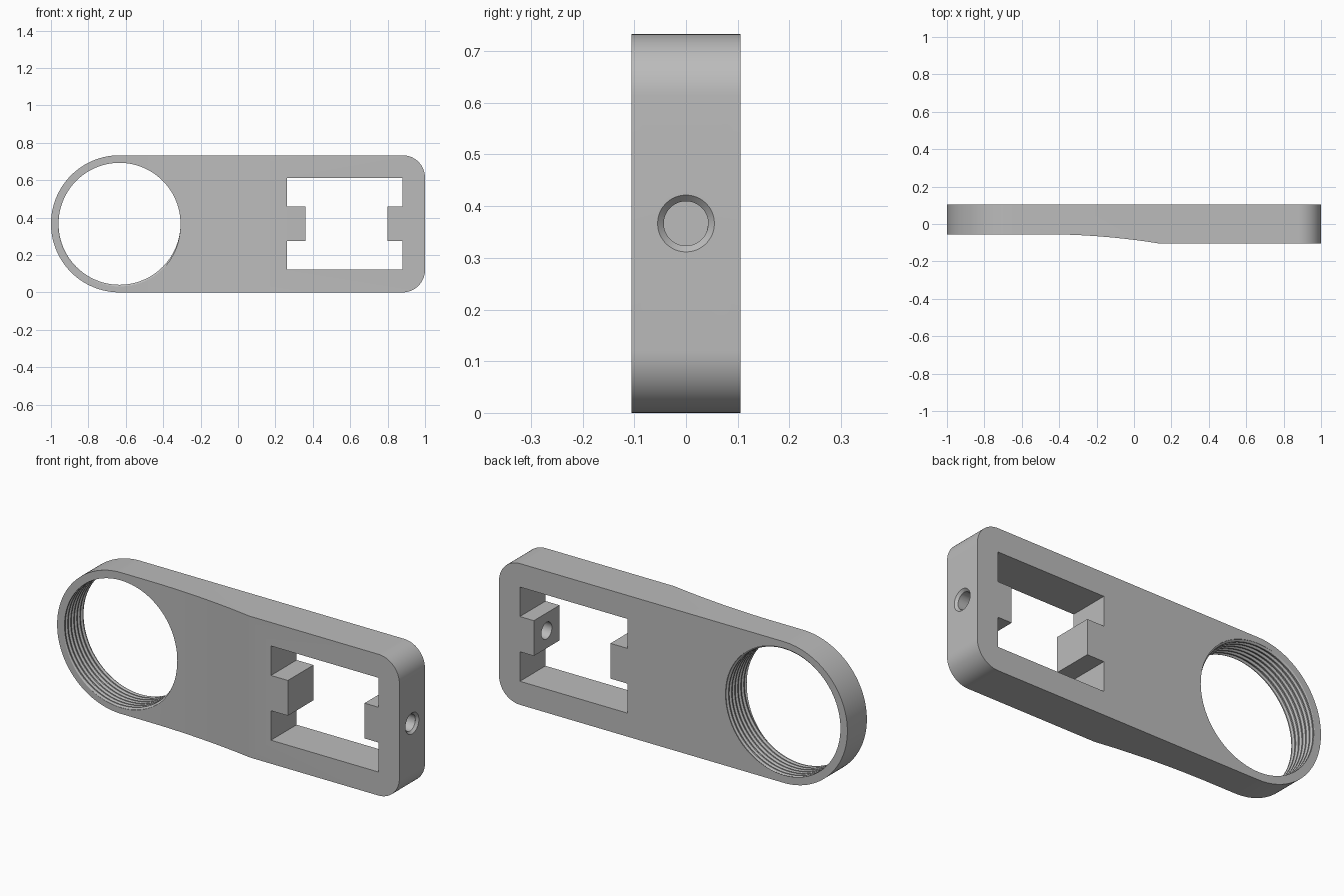
import bpy, bmesh
from math import pi, cos, sin, radians
from mathutils import Matrix

if "Cube" in bpy.data.objects:
    bpy.data.objects.remove(bpy.data.objects["Cube"])

HALF_H = 0.3665      # half height, also the round end radius
EYE_X = -1 + HALF_H  # centre of the round end
BACK, FRONT, THIN = 0.105, -0.105, -0.055

grey = bpy.data.materials.new("plain grey")
grey.use_nodes = True
colour = (0.5, 0.5, 0.5, 1)
grey.diffuse_color = colour
grey.node_tree.nodes["Principled BSDF"].inputs["Base Color"].default_value = colour


def add_object(name, bm):
    bmesh.ops.recalc_face_normals(bm, faces=bm.faces)
    mesh = bpy.data.meshes.new(name)
    bm.to_mesh(mesh)
    bm.free()
    mesh.materials.append(grey)
    obj = bpy.data.objects.new(name, mesh)
    bpy.context.collection.objects.link(obj)
    return obj


def prism(name, points, direction):
    """Extrude a closed outline of 3D points along a direction."""
    bm = bmesh.new()
    face = bm.faces.new([bm.verts.new(p) for p in points])
    new = bmesh.ops.extrude_face_region(bm, geom=[face])["geom"]
    bmesh.ops.translate(bm, vec=direction,
                        verts=[v for v in new if isinstance(v, bmesh.types.BMVert)])
    return add_object(name, bm)


def arc(cx, cz, r, start, end, steps):
    angles = [radians(start + (end - start) * i / steps) for i in range(steps + 1)]
    return [(cx + r * cos(a), FRONT, cz + r * sin(a)) for a in angles]


def cut(target, cutter):
    mod = target.modifiers.new("cut", 'BOOLEAN')
    mod.operation, mod.solver, mod.object = 'DIFFERENCE', 'EXACT', cutter
    cutter.hide_render = True
    bpy.ops.object.select_all(action='DESELECT')
    bpy.context.view_layer.objects.active = target
    target.select_set(True)
    bpy.ops.object.modifier_apply(modifier=mod.name)
    bpy.data.objects.remove(cutter)


def thread_cutter(minor, major, pitch, sides=96):
    """Closed helical plug whose ridges leave a screw thread in the hole."""
    bm = bmesh.new()
    radii = (minor, minor, major, major)
    rows = 4 * int(0.32 / pitch)
    grid = []
    for i in range(sides):
        a = 2 * pi * i / sides
        grid.append([bm.verts.new((EYE_X + radii[k % 4] * cos(a),
                                   -0.14 + pitch * (k / 4 + i / sides),
                                   HALF_H + radii[k % 4] * sin(a)))
                     for k in range(rows)])
    for i in range(sides):
        here = grid[i]
        there = grid[i + 1] if i < sides - 1 else grid[0][4:]
        for k in range(len(there) - 1):
            bm.faces.new((here[k], there[k], there[k + 1], here[k + 1]))
    # cap both ends with a fan
    rim = [e for e in bm.edges if e.is_boundary]
    caps = {-1: bm.verts.new((EYE_X, -0.16, HALF_H)),
            1: bm.verts.new((EYE_X, 0.24, HALF_H))}
    for e in rim:
        side = 1 if e.verts[0].co.y > 0 else -1
        bm.faces.new((e.verts[0], e.verts[1], caps[side]))
    return add_object("thread_cutter", bm)


# Body: round on one end, filleted corners on the other
R = 0.12
outline = (arc(EYE_X, HALF_H, HALF_H, 90, 270, 64)
           + arc(1 - R, R, R, -90, 0, 16)
           + arc(1 - R, 2 * HALF_H - R, R, 0, 90, 16))
body = prism("bracket_body", outline, (0, BACK - FRONT, 0))

# Curved relief that thins the front of the round end
start, end, steps = -0.48, 0.14, 20
relief = [(-1.2, -0.3, -0.1), (-1.2, THIN, -0.1)]
for i in range(steps + 1):
    t = i / steps
    relief.append((start + (end - start) * t, THIN + (FRONT - THIN) * t * t, -0.1))
relief += [(end + 0.01, FRONT - 0.002, -0.1), (end + 0.01, -0.3, -0.1)]
cut(body, prism("relief_cutter", relief, (0, 0, 1)))

# Window with two opposing tabs
x0, x1, z0, z1 = 0.263, 0.88, 0.122, 0.611
tab0, tab1, low, high = 0.36, 0.80, 0.275, 0.458
window = [(x0, z0), (x1, z0), (x1, low), (tab1, low), (tab1, high), (x1, high),
          (x1, z1), (x0, z1), (x0, high), (tab0, high), (tab0, low), (x0, low)]
cut(body, prism("window_cutter", [(x, -0.2, z) for x, z in window], (0, 0.4, 0)))

# Screw hole through the end wall and tab, with a countersunk mouth
for name, r1, r2, xa, xb in (("bore", 0.043, 0.043, 0.70, 1.1),
                             ("countersink", 0.043, 0.067, 0.988, 1.012)):
    bm = bmesh.new()
    bmesh.ops.create_cone(bm, cap_ends=True, segments=48, radius1=r1, radius2=r2,
                          depth=xb - xa,
                          matrix=Matrix.Translation(((xa + xb) / 2, 0, HALF_H))
                          @ Matrix.Rotation(pi / 2, 4, 'Y'))
    cut(body, add_object(name + "_cutter", bm))

# Threaded eye
cut(body, thread_cutter(0.326, 0.335, 0.025))

bpy.ops.object.shade_smooth_by_angle(angle=radians(20))
